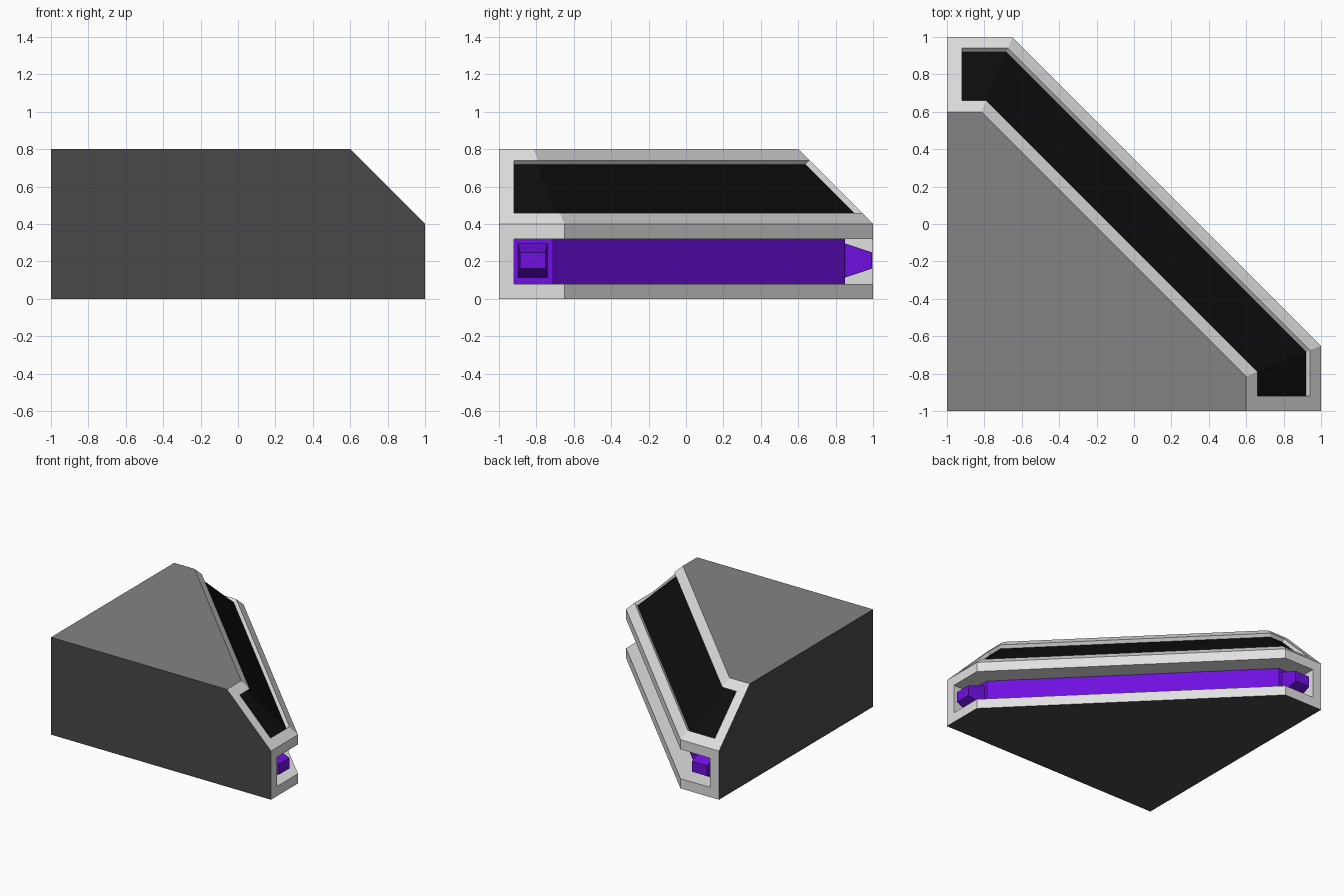
import bpy, bmesh
from math import sqrt

if "Cube" in bpy.data.objects:
    bpy.data.objects.remove(bpy.data.objects["Cube"])


def material(name, color):
    m = bpy.data.materials.new(name)
    m.use_nodes = True
    m.diffuse_color = (*color, 1)
    m.node_tree.nodes["Principled BSDF"].inputs["Base Color"].default_value = (*color, 1)
    return m


MATS = [material("dark grey", (0.066, 0.066, 0.066)),
        material("mid grey", (0.23, 0.23, 0.23)),
        material("light grey", (0.75, 0.75, 0.75)),
        material("black", (0.004, 0.004, 0.004)),
        material("purple", (0.16, 0.005, 0.75))]
DARK, MID, LIGHT, BLACK, PURPLE = range(5)


def finish(name, bm):
    bmesh.ops.remove_doubles(bm, verts=bm.verts, dist=0.0005)
    bmesh.ops.recalc_face_normals(bm, faces=bm.faces)
    mesh = bpy.data.meshes.new(name)
    bm.to_mesh(mesh)
    bm.free()
    for m in MATS:
        mesh.materials.append(m)
    obj = bpy.data.objects.new(name, mesh)
    bpy.context.collection.objects.link(obj)
    return obj


def add_face(bm, points, mat):
    face = bm.faces.new([bm.verts.new(p) for p in points])
    face.material_index = mat


def row(inset, z, end):
    """Path along the three cut sides, pushed inward by inset."""
    r = 1 - inset
    s = 0.35 - inset * sqrt(2) - r
    return [(-end, r, z), (s, r, z), (r, s, z), (r, -end, z)]


def band(bm, loops, fill):
    """Frame and recess walls between loops of (low, high, end), then the panel."""
    rings = [row(*low, end) + row(*high, end)[::-1] for low, high, end in loops]
    for a, b in zip(rings, rings[1:]):
        for i in range(8):
            j = (i + 1) % 8
            add_face(bm, [a[i], a[j], b[j], b[i]], LIGHT)
    panel = rings[-1]
    for i in range(3):
        add_face(bm, [panel[i], panel[i + 1], panel[6 - i], panel[7 - i]], fill)


bm = bmesh.new()
# Upright slot with a glowing back wall
band(bm, [((0, 0), (0, 0.4), 1),
          ((0, 0.08), (0, 0.32), 0.92),
          ((0.15, 0.08), (0.15, 0.32), 0.92)], PURPLE)
# Sloped window
t = 0.021
band(bm, [((0, 0.4), (0.4, 0.8), 1),
          ((0.06, 0.46), (0.34, 0.74), 0.92),
          ((0.06 + t, 0.46 - t), (0.34 + t, 0.74 - t), 0.92)], BLACK)
# Roof, underside and the two plain walls
add_face(bm, row(0.4, 0.8, 1) + [(-1, -1, 0.8)], MID)
add_face(bm, row(0, 0, 1) + [(-1, -1, 0)], DARK)
wall = [(-1, 0), (1, 0), (1, 0.4), (0.6, 0.8), (-1, 0.8)]
add_face(bm, [(u, -1, z) for u, z in wall], DARK)
add_face(bm, [(-1, u, z) for u, z in wall], DARK)
finish("body", bm)


def emitter(name, swap):
    """Tapered block standing on the slot's back wall."""
    bm = bmesh.new()
    rings = []
    for depth, half_w, half_h in ((0.84, 0.08, 0.095), (0.995, 0.068, 0.043)):
        ring = [(depth, -0.82 + u * half_w, 0.205 + v * half_h)
                for u, v in ((-1, -1), (1, -1), (1, 1), (-1, 1))]
        rings.append([(y, x, z) if swap else (x, y, z) for x, y, z in ring])
    for ring in rings:
        add_face(bm, ring, PURPLE)
    for i in range(4):
        j = (i + 1) % 4
        add_face(bm, [rings[0][i], rings[0][j], rings[1][j], rings[1][i]], PURPLE)
    finish(name, bm)


emitter("left_emitter", False)
emitter("back_emitter", True)
